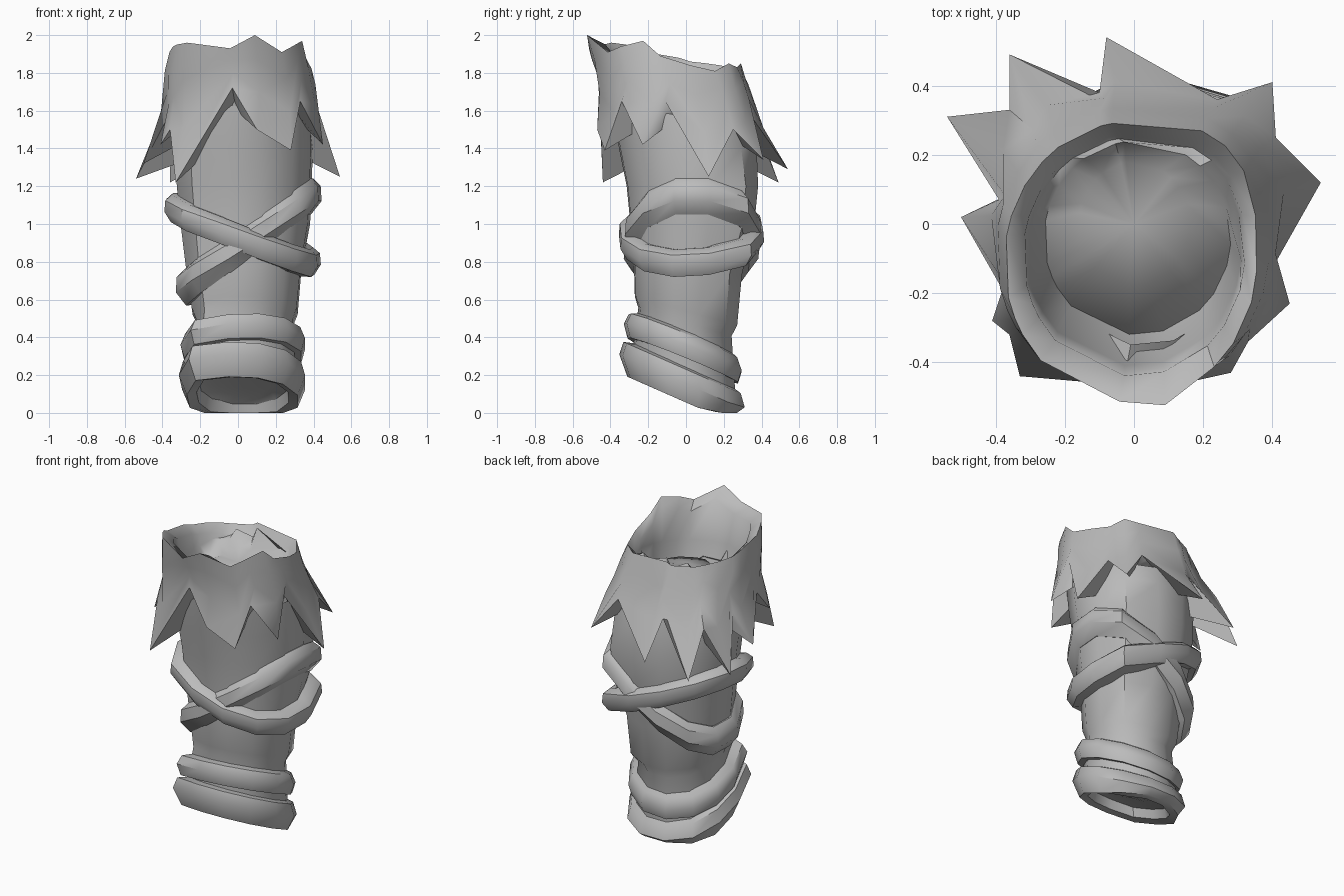
import bpy, bmesh, math

if "Cube" in bpy.data.objects:
    bpy.data.objects.remove(bpy.data.objects["Cube"])

grey = bpy.data.materials.new("mid grey")
grey.diffuse_color = (0.5, 0.5, 0.5, 1)
grey.use_nodes = True
grey.node_tree.nodes["Principled BSDF"].inputs["Base Color"].default_value = grey.diffuse_color


def loft(name, rings, loop=False, caps=(None, None), angle=35):
    """Skin a stack of equal-length rings; caps are optional centre points."""
    bm = bmesh.new()
    rows = [[bm.verts.new(p) for p in r] for r in rings]
    n = len(rows[0])
    pairs = list(zip(rows, rows[1:] + rows[:1])) if loop else list(zip(rows, rows[1:]))
    for a, b in pairs:
        for i in range(n):
            j = (i + 1) % n
            bm.faces.new((a[i], a[j], b[j], b[i]))
    for row, centre in zip((rows[0], rows[-1]), caps):
        if centre:
            c = bm.verts.new(centre)
            for i in range(n):
                bm.faces.new((row[i], row[(i + 1) % n], c))
    bmesh.ops.recalc_face_normals(bm, faces=bm.faces)
    me = bpy.data.meshes.new(name)
    bm.to_mesh(me)
    bm.free()
    me.materials.append(grey)
    ob = bpy.data.objects.new(name, me)
    bpy.context.collection.objects.link(ob)
    bpy.ops.object.select_all(action='DESELECT')
    ob.select_set(True)
    bpy.context.view_layer.objects.active = ob
    bpy.ops.object.shade_smooth_by_angle(angle=math.radians(angle))
    return ob


def swell(t, back_right, front_left):
    """Radius factor filling out two opposite corners of an oval."""
    c = math.cos(t - math.pi / 4)
    return 1 + (back_right if c > 0 else front_left) * max(0.0, math.cos(2 * t - math.pi / 2)) ** 2


def oval_points(lim, out, corners, n=12):
    x0, x1, y0, y1 = lim
    for i in range(n):
        t = math.tau * (i + 0.5) / n
        s = swell(t, *corners)
        yield (t, (x0 + x1) / 2 + ((x1 - x0) / 2 + out) * s * math.cos(t),
               (y0 + y1) / 2 + ((y1 - y0) / 2 + out) * s * math.sin(t))


def ring(x0, x1, y0, y1, z, slope=0.0, corners=(0.0, 0.0)):
    """Oval between the given limits, tilted down towards the back by slope."""
    return [(x, y, max(0.01, z - slope * y))
            for t, x, y in oval_points((x0, x1, y0, y1), 0, corners)]


def strap(name, lim, height, profile, corners):
    """Closed band: profile is (outward, up) points, height gives z from angle."""
    rings = [[(x, y, max(0.0, height(t, x, y) + up))
              for t, x, y in oval_points(lim, out, corners)] for out, up in profile]
    return loft(name, rings, loop=True, angle=42)


# sleeve with a shallow slanted hollow at the lower end
low, mid, high = (0.0, 0.18), (0.08, 0.08), (0.16, 0.07)
loft("sleeve", [
    ring(-0.13, 0.18, -0.17, 0.17, 0.16, 0.42, low),
    ring(-0.22, 0.27, -0.27, 0.25, 0.13, 0.45, low),
    ring(-0.24, 0.29, -0.28, 0.26, 0.09, 0.45, low),
    ring(-0.25, 0.31, -0.28, 0.27, 0.22, 0.42, low),
    ring(-0.22, 0.30, -0.25, 0.25, 0.48, 0.30, low),
    ring(-0.25, 0.32, -0.275, 0.275, 0.54, 0.28, mid),
    ring(-0.28, 0.34, -0.28, 0.30, 0.76, 0.10, mid),
    ring(-0.31, 0.38, -0.30, 0.36, 1.00, 0, high),
    ring(-0.33, 0.39, -0.32, 0.38, 1.20, 0, high),
    ring(-0.34, 0.40, -0.36, 0.38, 1.40, 0, mid),
    ring(-0.34, 0.39, -0.40, 0.36, 1.57, 0.15),
], caps=((0.02, 0.0, 0.13), None))

# two slanted cuffs at the lower end
strap("lower_cuff", (-0.235, 0.295, -0.275, 0.25),
      lambda t, x, y: max(0.03, 0.155 - 0.44 * y),
      [(-0.02, -0.08), (0.03, -0.10), (0.072, 0.0), (0.05, 0.075), (-0.06, 0.11)], (0.0, 0.22))
strap("upper_cuff", (-0.23, 0.295, -0.255, 0.235),
      lambda t, x, y: 0.34 - 0.41 * y + 0.06 * x,
      [(-0.08, -0.06), (0.05, -0.07), (0.07, 0.0), (0.045, 0.06), (-0.08, 0.11)], (0.0, 0.2))

# two crossing wraps around the middle
wrap = [(-0.10, -0.08), (0.02, -0.085), (0.055, -0.03), (0.05, 0.03), (0.015, 0.06), (-0.10, 0.06)]
wide_wrap = [(-0.10, -0.11), (0.0, -0.12), (0.055, -0.05), (0.05, 0.03), (0.01, 0.07), (-0.10, 0.06)]
strap("wrap_low_right", (-0.34, 0.38, -0.305, 0.355),
      lambda t, x, y: 0.955 - 0.15 * math.cos(t) + 0.02 * math.sin(t), wrap, (0.18, 0.09))
strap("wrap_high_right", (-0.28, 0.385, -0.28, 0.34),
      lambda t, x, y: 0.93 + 0.25 * math.cos(t), wide_wrap, (0.17, 0.08))

# ragged collar: hem x, hem y, hem z, rim z, alternating points and notches
hem = [
    (0.54, 0.12, 1.25, 1.83), (0.41, 0.25, 1.50, 1.80), (0.40, 0.41, 1.34, 1.84),
    (0.24, 0.36, 1.55, 1.82), (-0.08, 0.54, 1.29, 1.84), (-0.10, 0.38, 1.52, 1.82),
    (-0.36, 0.49, 1.22, 1.82), (-0.36, 0.33, 1.50, 1.83), (-0.54, 0.31, 1.24, 1.84),
    (-0.39, 0.07, 1.52, 1.85), (-0.50, 0.02, 1.32, 1.87), (-0.38, -0.19, 1.55, 1.90),
    (-0.41, -0.28, 1.42, 1.93), (-0.36, -0.32, 1.50, 1.94), (-0.33, -0.44, 1.22, 1.95),
    (-0.03, -0.46, 1.72, 1.92), (0.10, -0.47, 1.50, 1.99), (0.28, -0.43, 1.39, 1.90),
    (0.33, -0.34, 1.65, 1.93), (0.45, -0.23, 1.42, 1.96), (0.41, -0.11, 1.65, 1.88),
]


def oval(p, cx, cy, rx, ry, fill=0.0):
    """Point of an oval lying in the direction of a hem point."""
    t = math.atan2((p[1] + 0.08) / 0.42, p[0] / 0.38)
    s = swell(t, fill, 0.0)
    return cx + rx * s * math.cos(t), cy + ry * s * math.sin(t)


under, edge, body, shoulder, rim, lip, inner, trough, dome = ([] for _ in range(9))
for p in hem:
    x, y, z, top = p
    under.append((*oval(p, 0.02, 0.0, 0.34, 0.35), min(z + 0.10, 1.6)))
    edge.append((x, y, z))
    mx, my = oval(p, 0.01, -0.05, 0.40, 0.42, 0.06)
    body.append((0.75 * mx + 0.25 * x, 0.75 * my + 0.25 * y, 0.6 * z + 0.4 * top))
    shoulder.append((*oval(p, -0.005, -0.08, 0.395, 0.42, 0.09), 0.25 * z + 0.75 * top))
    peak = 0.025 if top > 1.98 else 0.0
    rim.append((*oval(p, -0.01, -0.11, 0.365, 0.405 + peak, 0.12), top + 0.01))
    lip.append((*oval(p, 0.0, -0.09, 0.32, 0.35, 0.1), top - 0.04))
    inner.append((*oval(p, 0.0, -0.08, 0.31, 0.33, 0.08), 1.73 + 0.1 * y))
    trough.append((*oval(p, 0.01, -0.04, 0.27, 0.28), 1.63 + 0.4 * y))
    dome.append((*oval(p, 0.0, 0.0, 0.16, 0.18), 1.70 + 0.06 * y))
loft("ragged_collar", [under, edge, body, shoulder, rim, lip, inner, trough, dome],
     caps=(None, (0.0, 0.0, 1.72)), angle=55)
